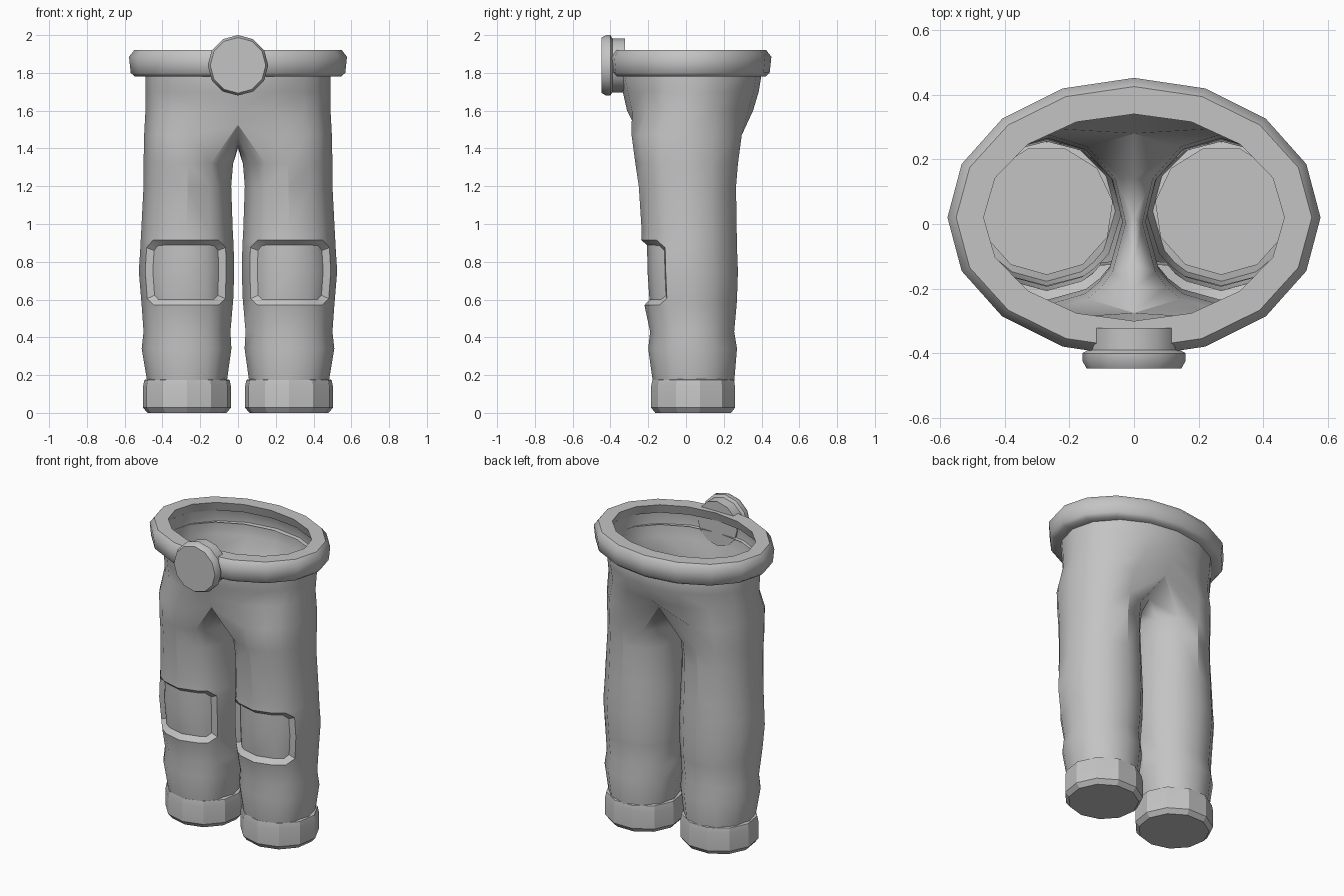
import bpy, bmesh
from math import sin, cos, pi, radians

if "Cube" in bpy.data.objects:
    bpy.data.objects.remove(bpy.data.objects["Cube"])

grey = bpy.data.materials.new("grey cloth")
grey.diffuse_color = (0.55, 0.55, 0.55, 1)
grey.use_nodes = True
grey.node_tree.nodes["Principled BSDF"].inputs["Base Color"].default_value = grey.diffuse_color


def finish(name, bm, mirror=False, angle=35):
    mesh = bpy.data.meshes.new(name)
    bm.normal_update()
    bm.to_mesh(mesh)
    bm.free()
    mesh.materials.append(grey)
    mesh.shade_smooth()
    mesh.set_sharp_from_angle(angle=radians(angle))
    obj = bpy.data.objects.new(name, mesh)
    bpy.context.collection.objects.link(obj)
    if mirror:
        mod = obj.modifiers.new("Mirror", 'MIRROR')
        mod.use_mirror_merge = True
        mod.merge_threshold = 0.002
    return obj


def loft(bm, rings, closed=False):
    """Bridge rings of points; optionally join the last ring to the first."""
    rows = [[bm.verts.new(p) for p in ring] for ring in rings]
    pairs = list(zip(rows, rows[1:])) + ([(rows[-1], rows[0])] if closed else [])
    for a, b in pairs:
        for i in range(len(a)):
            j = (i + 1) % len(a)
            bm.faces.new((a[i], a[j], b[j], b[i]))
    return rows


# Trouser body: one leg with half of the hips, mirrored
ANGLES = [0, 30, 60, 90, 120, 150, 180, 214, 227, 240, 270, 300, 317, 330]
N = len(ANGLES)
BACK, FRONT = 4, 9            # columns that become the centre seam
LEG = [                       # z, inner x, outer x, front y, back y
    (0.16, 0.06, 0.48, -0.175, 0.255),
    (0.34, 0.035, 0.51, -0.20, 0.27),
    (0.43, 0.04, 0.50, -0.19, 0.255),
    (0.57, 0.028, 0.51, -0.22, 0.268),
    (0.605, 0.025, 0.513, -0.225, 0.27),
    (0.75, 0.02, 0.525, -0.235, 0.275),
    (0.875, 0.023, 0.517, -0.237, 0.27),
    (0.915, 0.025, 0.515, -0.237, 0.27),
    (0.97, 0.028, 0.512, -0.235, 0.268),
    (1.2, 0.036, 0.50, -0.25, 0.265),
    (1.32, 0.026, 0.50, -0.268, 0.275),
]


def leg_ring(z, x0, x1, y0, y1):
    return [((x0 + x1) / 2 + (x1 - x0) / 2 * cos(radians(a)),
             (y0 + y1) / 2 + (y1 - y0) / 2 * sin(radians(a)), z) for a in ANGLES]


bm = bmesh.new()
rings = [leg_ring(*r) for r in LEG]
# Crotch ring: inner columns lie on the centre line and form the saddle
split = leg_ring(1.47, 0.0, 0.497, -0.288, 0.295)
for i, y in zip(range(BACK, FRONT + 1), (0.28, 0.14, 0.02, -0.12, -0.20, -0.275)):
    split[i] = (0, y, 1.40 + 0.12 * (y / 0.27) ** 2)
rows = loft(bm, rings + [split])

# Hips: only the outer columns carry on up to the belt
outer = list(range(FRONT, N)) + list(range(0, BACK + 1))
prev = [rows[-1][i] for i in outer]
for z, rx, y0, y1 in ((1.6, 0.49, -0.312, 0.355), (1.7, 0.49, -0.335, 0.385),
                      (1.79, 0.49, -0.355, 0.40), (1.86, 0.485, -0.345, 0.375)):
    new = []
    for i in outer:
        a = ANGLES[i] if ANGLES[i] <= 180 else ANGLES[i] - 360
        t = radians(a * 0.75)
        x = 0 if i in (BACK, FRONT) else rx * cos(t)
        new.append(bm.verts.new((x, (y0 + y1) / 2 + (y1 - y0) / 2 * sin(t), z)))
    for k in range(len(new) - 1):
        bm.faces.new((prev[k], prev[k + 1], new[k + 1], new[k]))
    prev = new

# Knee panel: recessed patch with clipped corners
low, high, left, right = 3, 7, 7, 13
bm.normal_update()
panel = []
for r in range(low, high):
    for c in range(left, right):
        quad = [rows[r][c], rows[r][c + 1], rows[r + 1][c + 1], rows[r + 1][c]]
        face = next(f for f in quad[0].link_faces if all(v in f.verts for v in quad))
        if r in (low, high - 1) and c in (left, right - 1):
            corner = rows[low if r == low else high][left if c == left else right]
            k = quad.index(corner)
            bmesh.utils.face_split(face, quad[(k + 1) % 4], quad[(k + 3) % 4])
            face = next(f for f in quad[(k + 2) % 4].link_faces
                        if len(f.verts) == 3 and quad[(k + 1) % 4] in f.verts
                        and quad[(k + 3) % 4] in f.verts)
        panel.append(face)
bm.normal_update()
bmesh.ops.inset_region(bm, faces=panel, thickness=0.027, depth=-0.03,
                       use_even_offset=True, use_boundary=True)
finish("trousers", bm, mirror=True, angle=32)

# Ankle cuffs with a flat sole
bm = bmesh.new()
S = 11
profile = ((0.212, 0), (0.235, 0.028), (0.235, 0.14), (0.228, 0.175), (0.205, 0.18))
rows = loft(bm, [[(0.27 + r * cos(-pi / 2 + 2 * pi * i / S),
                   0.042 + 0.965 * r * sin(-pi / 2 + 2 * pi * i / S), z)
                  for i in range(S)] for r, z in profile])
bm.faces.new(rows[0][::-1])
finish("ankle_cuff", bm, mirror=True, angle=25)

# Oval waistband
bm = bmesh.new()
S = 16
profile = ((0.49, 1.78), (0.545, 1.78), (0.568, 1.80), (0.577, 1.885),
           (0.55, 1.92), (0.465, 1.92), (0.485, 1.86))
loft(bm, [[(r * cos(2 * pi * i / S), 0.02 + (r - 0.145) * sin(2 * pi * i / S), z)
           for i in range(S)] for r, z in profile])
finish("waistband", bm, angle=50)

# Round buckle facing forward
bm = bmesh.new()
S = 12
profile = ((0.143, -0.322), (0.143, -0.39), (0.16, -0.40), (0.16, -0.422), (0.147, -0.447))
rows = loft(bm, [[(r * sin(2 * pi * i / S), y, 1.84 + r * cos(2 * pi * i / S))
                  for i in range(S)] for r, y in profile])
bm.faces.new(rows[0][::-1])
bm.faces.new(rows[-1])
bmesh.ops.recalc_face_normals(bm, faces=bm.faces[:])
finish("buckle", bm, angle=32)
